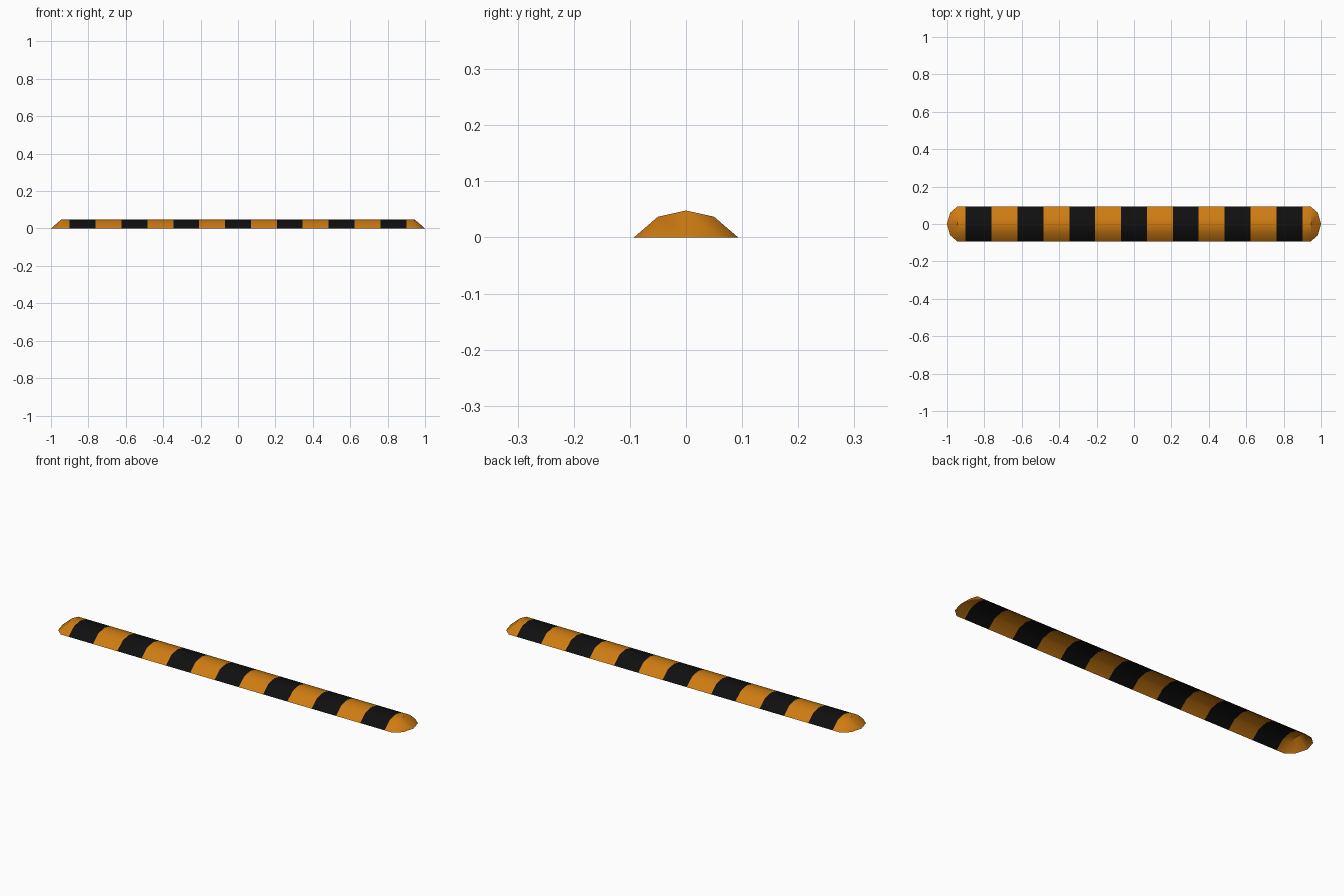
import bpy, bmesh

if "Cube" in bpy.data.objects:
    bpy.data.objects.remove(bpy.data.objects["Cube"])

def material(name, colour):
    m = bpy.data.materials.new(name)
    m.diffuse_color = (*colour, 1)
    m.use_nodes = True
    m.node_tree.nodes["Principled BSDF"].inputs["Base Color"].default_value = m.diffuse_color
    return m

amber = material("amber rubber", (0.62, 0.2, 0.006))
black = material("black rubber", (0.005, 0.005, 0.005))

# Arched cross-section (y, z), open underneath, and the rounded foot of each end
PROFILE = [(-0.093, 0), (-0.05, 0.037), (0, 0.048), (0.05, 0.037), (0.093, 0)]
FOOT = [(0.945, -0.093), (0.983, -0.06), (1.0, 0), (0.983, 0.06), (0.945, 0.093)]
END, BAND = 0.945, 1.8 / 13

bm = bmesh.new()

# Striped body: 13 equal bands plus a short amber length at each end
xs = [-END] + [-0.9 + BAND * i for i in range(14)] + [END]
rings = [[bm.verts.new((x, y, z)) for y, z in PROFILE] for x in xs]
for i, (a, b) in enumerate(zip(rings, rings[1:])):
    for j in range(4):
        f = bm.faces.new((a[j], b[j], b[j + 1], a[j + 1]))
        f.material_index = i % 2

# Sloped rounded ends
for side, ring in ((-1, rings[0]), (1, rings[-1])):
    foot = [ring[0]] + [bm.verts.new((side * x, y, 0)) for x, y in FOOT[1:4]] + [ring[4]]
    for j in range(4):
        corners = list(dict.fromkeys((ring[j], foot[j], foot[j + 1], ring[j + 1])))
        bm.faces.new(corners if side > 0 else corners[::-1])

for f in bm.faces:
    f.smooth = True

mesh = bpy.data.meshes.new("speed_bump")
bm.to_mesh(mesh)
bm.free()
mesh.materials.append(amber)
mesh.materials.append(black)
bump = bpy.data.objects.new("speed_bump", mesh)
bpy.context.collection.objects.link(bump)

# Soft arch, crisp break where the ends slope down
bpy.context.view_layer.objects.active = bump
bump.select_set(True)
bpy.ops.object.shade_smooth_by_angle(angle=0.6)
